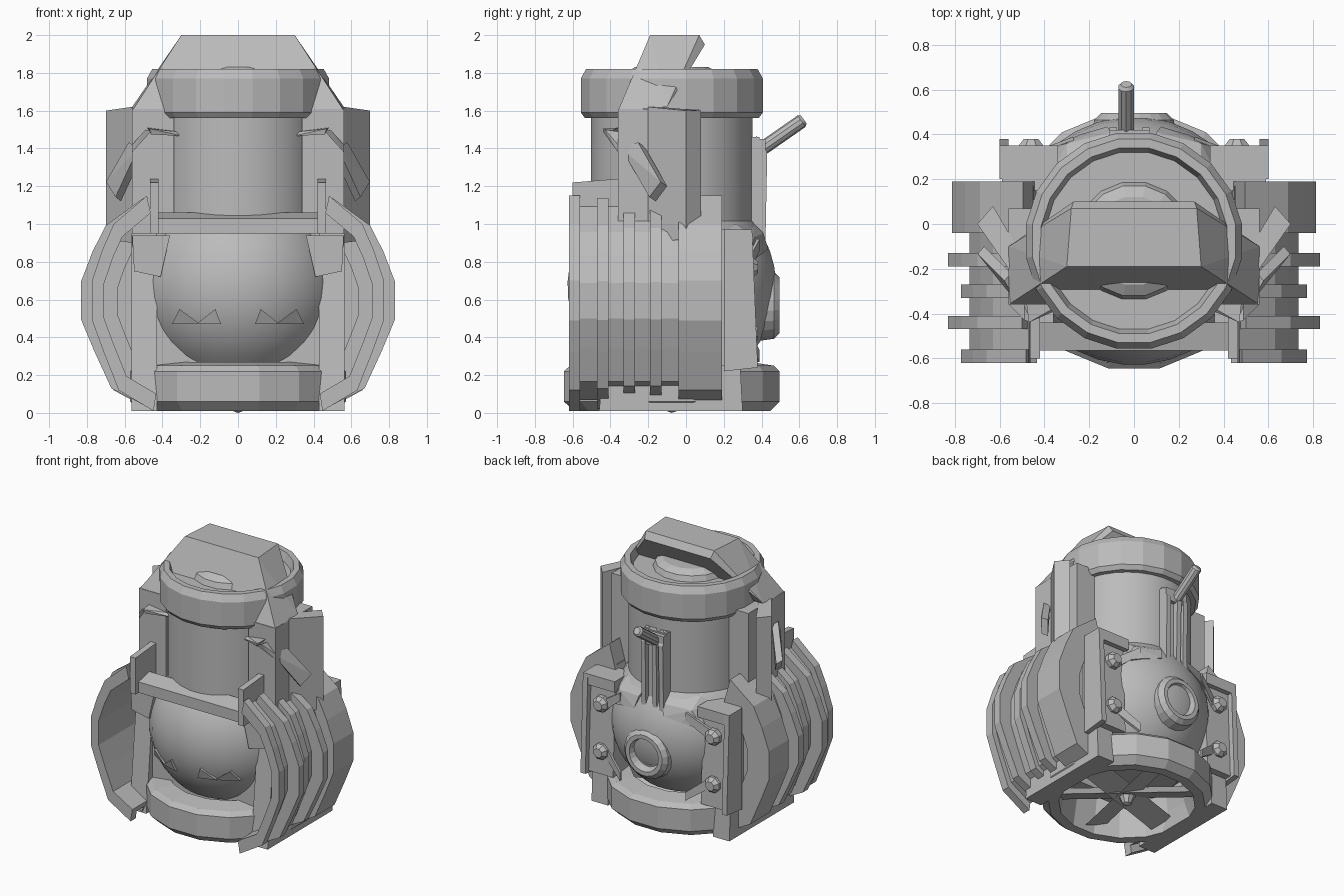
import bpy, bmesh, math
from mathutils import Vector

if "Cube" in bpy.data.objects:
    bpy.data.objects.remove(bpy.data.objects["Cube"], do_unlink=True)

GREY = bpy.data.materials.new("plain grey")
GREY.use_nodes = True
GREY.diffuse_color = (0.5, 0.5, 0.5, 1)
GREY.node_tree.nodes["Principled BSDF"].inputs["Base Color"].default_value = (0.5, 0.5, 0.5, 1)
CY = -0.075  # depth of the central axis


def finish(name, bm, smooth=False):
    bmesh.ops.recalc_face_normals(bm, faces=bm.faces)
    mesh = bpy.data.meshes.new(name)
    bm.to_mesh(mesh)
    bm.free()
    mesh.materials.append(GREY)
    ob = bpy.data.objects.new(name, mesh)
    bpy.context.collection.objects.link(ob)
    if smooth:
        bpy.ops.object.select_all(action='DESELECT')
        ob.select_set(True)
        bpy.context.view_layer.objects.active = ob
        bpy.ops.object.shade_smooth_by_angle(angle=math.radians(35))
    return ob


def hull(name, points):
    bm = bmesh.new()
    for p in points:
        bm.verts.new(p)
    res = bmesh.ops.convex_hull(bm, input=bm.verts)
    loose = [g for g in res["geom_interior"] if isinstance(g, bmesh.types.BMVert)]
    bmesh.ops.delete(bm, geom=loose, context='VERTS')
    return finish(name, bm)


def box(name, x, y, z):
    return hull(name, [(a, b, c) for a in x for b in y for c in z])


def prism(name, outline, x):
    """Side outline (y, z) extruded between two x values."""
    return hull(name, [(a, y, z) for a in x for y, z in outline])


def plate(name, outline, depth, thick):
    """Outline (x, y, z) thickened along a vector."""
    d = Vector(depth).normalized() * thick
    return hull(name, [Vector(p) for p in outline] + [Vector(p) + d for p in outline])


def lathe(name, profile, sides, origin=(0, CY, 0), axis=(0, 0, 1), smooth=False):
    """Turn (radius, height) points about an axis, z by default."""
    bm = bmesh.new()
    rot = Vector((0, 0, 1)).rotation_difference(Vector(axis))
    rings = []
    for r, h in profile:
        ring = []
        for i in range(sides):
            a = math.tau * (i + 0.5) / sides
            p = Vector((r * math.cos(a), r * math.sin(a), h))
            ring.append(bm.verts.new(rot @ p + Vector(origin)))
        rings.append(ring)
    for r0, r1 in zip(rings, rings[1:]):
        for i in range(sides):
            j = (i + 1) % sides
            bm.faces.new((r0[i], r0[j], r1[j], r1[i]))
    bmesh.ops.remove_doubles(bm, verts=bm.verts, dist=0.0005)
    return finish(name, bm, smooth)


# Angular outline shared by the shell, its fins and the drum
BAND = [(0.46, 0.01), (0.67, 0.12), (0.76, 0.32), (0.83, 0.49), (0.83, 0.70), (0.77, 0.86),
        (0.70, 1.0), (0.50, 1.15)]


def band(name, side, y0, y1, inner, outer):
    """Strip along the shared outline between two scales (across, up) of it."""
    bm = bmesh.new()
    rows = []
    for x, z in BAND:
        row = []
        for (kx, kz), y in ((inner, y0), (outer, y0), (outer, y1), (inner, y1)):
            px, pz = 0.35 + (x - 0.35) * kx, 0.58 + (z - 0.58) * kz
            row.append(bm.verts.new((side * px, y, pz)))
        rows.append(row)
    for a, b in zip(rows, rows[1:]):
        for k in range(4):
            bm.faces.new((a[k], a[(k + 1) % 4], b[(k + 1) % 4], b[k]))
    bm.faces.new(rows[0])
    bm.faces.new(rows[-1])
    return finish(name, bm)


# Central column, collars and ball
lathe("neck", [(0, 0.8), (0.43, 0.8), (0.43, 1.6), (0, 1.6)], 32, smooth=True)
lathe("top_collar", [(0.42, 1.56), (0.465, 1.56), (0.488, 1.59), (0.488, 1.77), (0.46, 1.82),
                     (0.42, 1.82), (0.40, 1.76), (0, 1.76)], 20)
lathe("cap_disc", [(0.27, 1.75), (0.25, 1.80), (0.2, 1.83), (0, 1.83)], 16)
lathe("base_collar", [(0.46, 0.01), (0.53, 0.01), (0.582, 0.06), (0.582, 0.22), (0.55, 0.25),
                      (0.42, 0.27), (0.46, 0.01)], 16)
arc = [math.radians(-50 + 140 * i / 16) for i in range(17)]
lathe("ball", [(0, 0.26)] + [(0.555 * math.cos(a), 0.67 + 0.55 * math.sin(a)) for a in arc],
      32, smooth=True)

# Crossed blades under the base
for k in range(3):
    a = math.pi * (k / 3 + 0.1)
    u, v = Vector((math.cos(a), math.sin(a), 0)), Vector((-math.sin(a), math.cos(a), 0))
    c = Vector((0, CY, 0))
    hull("base_blade", [c + u * s * 0.47 + v * t * 0.08 + Vector((0, 0, h))
                        for s in (-1, 1) for t, h in ((-1, 0.05), (1, 0.1), (0, 0.14))])
lathe("base_hub", [(0, 0), (0.03, 0.01), (0.08, 0.12), (0, 0.12)], 8)

# Hood over the top collar
hood = []
for s in (-1, 1):
    hood += [(s * 0.30, -0.19, 2), (s * 0.28, 0.07, 2), (s * 0.27, 0.10, 1.95),
             (s * 0.28, 0.0, 1.82), (s * 0.43, -0.04, 1.78), (s * 0.42, -0.31, 1.70),
             (s * 0.56, -0.36, 1.60), (s * 0.56, -0.10, 1.62), (s * 0.42, -0.36, 1.60)]
hull("hood", hood)

# Wall around the ball and the ledge above it
box("front_wall", (-0.56, 0.56), (-0.385, -0.3), (0.2, 0.94))
prism("front_ledge", [(-0.565, 0.95), (-0.565, 1.03), (-0.44, 1.06), (-0.44, 0.95)], (-0.46, 0.46))

for s in (-1, 1):
    # Upright frame, lower wall and bracket
    box("upright", (s * 0.34, s * 0.56), (-0.36, 0.07), (0.93, 1.61))
    hull("upright_foot", [(s * x, y, z) for y in (-0.46, -0.1) for x, z in
                          ((0.36, 0.94), (0.56, 0.94), (0.55, 0.75), (0.41, 0.72))])
    prism("lower_wall", [(-0.46, 0.01), (0.3, 0.01), (0.25, 0.95), (-0.37, 0.95), (-0.4, 0.3)],
          (s * 0.43, s * 0.565))
    prism("front_bracket", [(-0.6, 0.95), (-0.6, 1.22), (-0.35, 1.24), (-0.35, 0.95)],
          (s * 0.42, s * 0.465))

    # Ribbed side shell and drum
    band("shell", s, -0.62, -0.02, (0.75, 0.84), (0.80, 0.90))
    for y, kx, kz in ((-0.62, 0.88, 1.0), (-0.47, 1.0, 0.98), (-0.33, 0.88, 0.95),
                      (-0.19, 1.0, 0.95)):
        band("shell_fin", s, y, y + 0.06, (0.78, 0.86), (kx, kz))
    band("drum_rim", s, -0.04, 0.19, (0.6, 0.65), (0.965, 1.0))
    box("drum_core", (s * 0.45, s * 0.66), (0.0, 0.17), (0.25, 1.0))

    # Diagonal side plates and struts
    hull("side_plate", [(s * x, y, z) for x, y, t, b in
                        ((0.63, 0.08, 1.6, 1.02), (0.70, 0.0, 1.6, 0.92),
                         (0.56, -0.20, 1.62, 0.9), (0.50, -0.14, 1.62, 0.98)) for z in (t, b)])
    plate("strut", [(s * 0.50, -0.31, 1.38), (s * 0.55, -0.22, 1.41),
                    (s * 0.67, -0.10, 1.2), (s * 0.62, -0.16, 1.12)], (s * 0.5, -0.6, 0.4), 0.05)
    hull("brow_fin", [(s * 0.29, -0.36, 1.465), (s * 0.33, -0.36, 1.49), (s * 0.48, -0.36, 1.51),
                      (s * 0.47, -0.44, 1.505), (s * 0.46, -0.43, 1.475)])
    hull("brow_end", [(s * 0.46, -0.44, 1.49), (s * 0.49, -0.43, 1.50), (s * 0.56, -0.36, 1.42),
                      (s * 0.56, -0.36, 1.38), (s * 0.49, -0.36, 1.49)])

    # Rear panel with raised rim, bolts and shoulder plate over the ball
    prism("rear_panel", [(0.15, 0.25), (0.34, 0.25), (0.31, 0.97), (0.15, 0.97)],
          (s * 0.36, s * 0.59))
    prism("rear_panel_rim", [(0.2, 0.22), (0.38, 0.24), (0.35, 0.97), (0.2, 0.97)],
          (s * 0.56, s * 0.6))
    box("rear_panel_cap", (s * 0.34, s * 0.59), (0.18, 0.35), (0.89, 0.97))
    hull("shoulder_plate", [(s * x, y, z) for x, y, z in
                            ((0.08, 0.36, 1.0), (0.10, 0.41, 0.95), (0.12, 0.435, 0.87),
                             (0.30, 0.26, 1.0), (0.30, 0.36, 0.93), (0.38, 0.34, 0.80),
                             (0.38, 0.2, 0.95), (0.24, 0.40, 0.84), (0.3, 0.1, 0.8))])
    for z, slope in ((0.42, 0.12), (0.77, -0.12)):
        lathe("bolt", [(0.06, 0), (0.06, 0.04), (0.035, 0.07), (0, 0.07)], 8,
              (s * 0.46, 0.31, z), (0, 1, 0))
        plate("bolt_arm", [(s * 0.43, 0.31, z - 0.04), (s * 0.43, 0.31, z + 0.04),
                           (s * 0.27, 0.37, z - slope + 0.03), (s * 0.27, 0.37, z - slope - 0.03)],
              (0, 1, 0), 0.02)

    # Ragged slits on the front of the ball
    for x0, x1, tip in ((0.09, 0.22, 0.12), (0.2, 0.35, 0.31)):
        pts = [(x0, 0.47), (x1, 0.47), (tip, 0.55)]
        outline = [(s * x, CY - math.sqrt(0.56 ** 2 - x * x - (z - 0.67) ** 2) - 0.012, z)
                   for x, z in pts]
        plate("face_slit", outline, (0, 1, 0), 0.03)

# Rear post with slot rails and a handle rod
box("rear_post", (-0.11, 0.07), (0.3, 0.39), (0.88, 1.46))
for x in (-0.11, -0.055, 0.035):
    prism("post_rail", [(0.34, 0.87), (0.42, 0.87), (0.43, 1.38), (0.37, 1.47)], (x, x + 0.035))
box("post_head", (-0.11, 0.07), (0.33, 0.42), (1.36, 1.45))
lathe("handle_rod", [(0, 0), (0.037, 0), (0.037, 0.27), (0.025, 0.285), (0, 0.285)], 10,
      (-0.035, 0.39, 1.39), (0, 0.82, 0.57), smooth=True)

# Rear port
lathe("rear_port", [(0.20, -0.12), (0.18, 0.02), (0.15, 0.05), (0.12, 0.05), (0.10, 0.0),
                    (0.09, 0.0), (0.08, -0.03), (0, -0.03)], 20, (0, 0.445, 0.57), (0, 1, 0))
